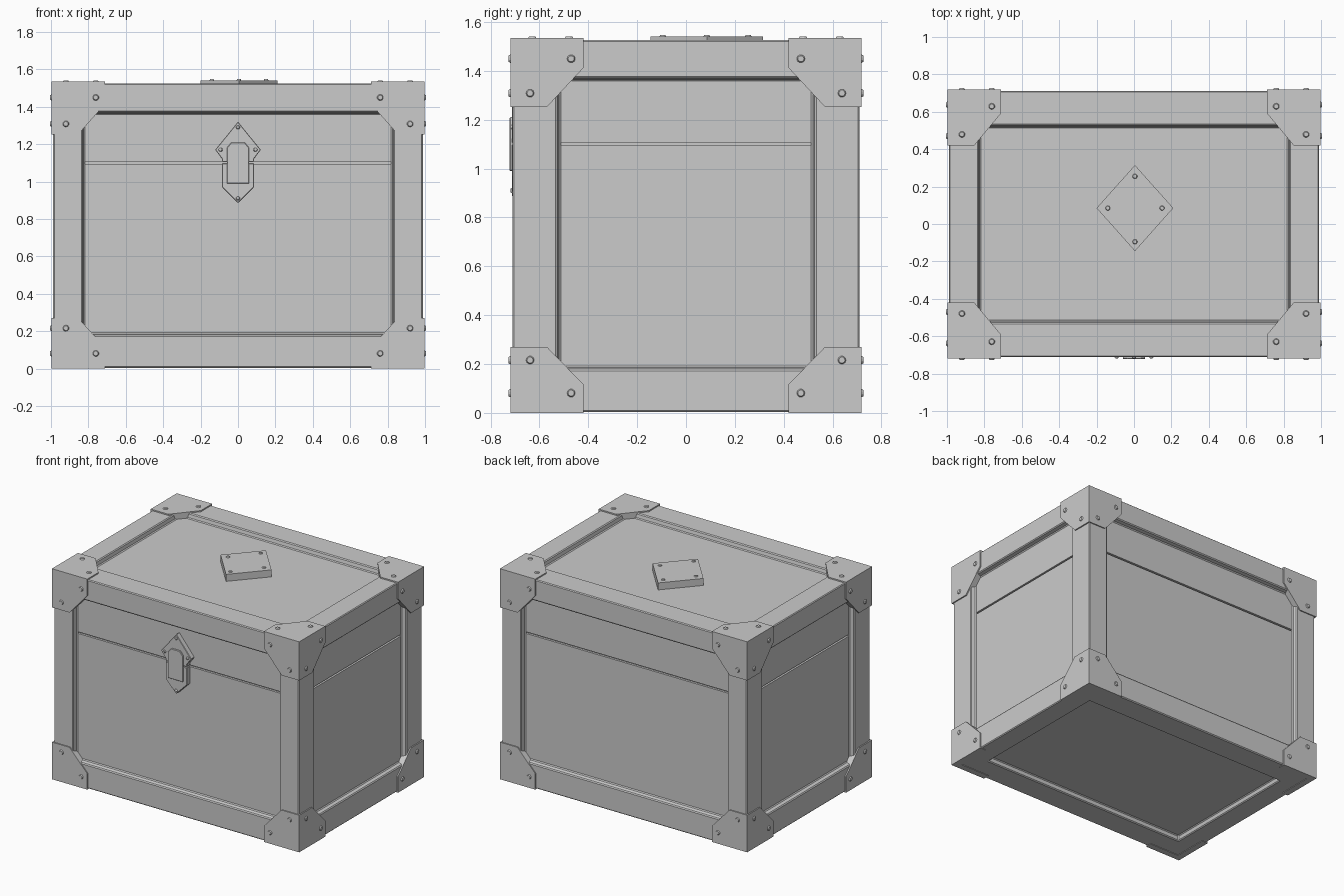
import bpy, bmesh
from mathutils import Matrix, Vector

if "Cube" in bpy.data.objects:
    bpy.data.objects.remove(bpy.data.objects["Cube"])

X, Y, TOP = 0.997, 0.719, 1.534      # outer limits at the metal corner caps


def place(axis, u, v, w):
    """Point with in-plane coordinates u, v and height w along the axis."""
    return Vector([(w, u, v), (u, w, v), (u, v, w)][axis])


def prism(bm, pts, axis, lo, hi):
    a = [bm.verts.new(place(axis, u, v, lo)) for u, v in pts]
    b = [bm.verts.new(place(axis, u, v, hi)) for u, v in pts]
    bm.faces.new(a)
    bm.faces.new(b)
    n = len(pts)
    for i in range(n):
        bm.faces.new((a[i], a[(i + 1) % n], b[(i + 1) % n], b[i]))


def rivet(bm, u, v, axis, w, sign, r=0.021):
    rot = Vector((0, 0, 1)).rotation_difference(place(axis, 0, 0, sign)).to_matrix().to_4x4()
    bmesh.ops.create_cone(bm, cap_ends=True, segments=10, radius1=r, radius2=r * 0.6, depth=0.014,
                          matrix=Matrix.Translation(place(axis, u, v, w)) @ rot)


def box(bm, lo, hi):
    prism(bm, [(lo[0], lo[1]), (hi[0], lo[1]), (hi[0], hi[1]), (lo[0], hi[1])], 2, lo[2], hi[2])


def finish(bm, name):
    bmesh.ops.recalc_face_normals(bm, faces=bm.faces[:])
    me = bpy.data.meshes.new(name)
    bm.to_mesh(me)
    bm.free()
    ob = bpy.data.objects.new(name, me)
    bpy.context.collection.objects.link(ob)
    return ob


def bevel(ob, width):
    m = ob.modifiers.new("edge_bevel", 'BEVEL')
    m.width, m.segments, m.limit_method = width, 1, 'ANGLE'


# Chest body: box with a recessed panel on each of the six sides
bm = bmesh.new()
box(bm, (-0.988, -0.711, 0.004), (0.988, 0.711, 1.525))
bmesh.ops.recalc_face_normals(bm, faces=bm.faces[:])
sides = bm.faces[:]
bmesh.ops.inset_individual(bm, faces=sides, thickness=0.15)
for f in sides:
    f.normal_update()
    n = max(range(3), key=lambda i: abs(f.normal[i]))
    for vert in f.verts:
        c = vert.co
        limits = (0.832 if c.x > 0 else -0.832, 0.527 if c.y > 0 else -0.527,
                  1.372 if c.z > 0.76 else 0.178)
        for i in range(3):
            if i != n:
                c[i] = limits[i]
bmesh.ops.inset_individual(bm, faces=sides, thickness=0.012, depth=-0.035)
body = finish(bm, "chest_body")
bevel(body, 0.006)

# Lid seam cut into the four upright panels
bm = bmesh.new()
z0, z1 = 1.094, 1.106
for s in (-1, 1):
    ys, xs = sorted((s * 0.66, s * 0.70)), sorted((s * 0.937, s * 0.97))
    box(bm, (-0.817, ys[0], z0), (0.817, ys[1], z1))
    box(bm, (xs[0], -0.512, z0), (xs[1], 0.512, z1))
cutter = finish(bm, "lid_seam_cutter")
cutter.hide_render = True
cutter.hide_viewport = True
cut = body.modifiers.new("lid_seam", 'BOOLEAN')
cut.operation, cut.solver, cut.object = 'DIFFERENCE', 'EXACT', cutter


def cap_plate(bm, axis, cu, cv, a, b, w, inward):
    """Chamfered plate growing by a, b from the corner cu, cv, with two rivets."""
    shape = [(0, 0), (1, 0), (1, 0.43), (0.5, 1), (0, 1)]
    prism(bm, [(cu + a * p, cv + b * q) for p, q in shape], axis, w, w + inward * 0.047)
    for p, q in ((0.27, 0.8), (0.83, 0.3)):
        rivet(bm, cu + a * p, cv + b * q, axis, w, -inward)


# Corner caps: one top and one bottom, each mirrored to four corners
for name, z, d in (("top_corner_caps", TOP, -0.282), ("bottom_corner_caps", 0.0, 0.27)):
    bm = bmesh.new()
    cap_plate(bm, 1, X, z, -0.285, d, -Y, 1)
    cap_plate(bm, 0, -Y, z, 0.3, d, X, -1)
    if z > 0:
        cap_plate(bm, 2, X, -Y, -0.285, 0.3, z, -1)
    caps = finish(bm, name)
    mir = caps.modifiers.new("mirror", 'MIRROR')
    mir.use_axis = (True, True, False)

# Diamond plate on the lid
bm = bmesh.new()
cx, cy = 0.005, 0.085
prism(bm, [(cx + 0.205, cy), (cx, cy + 0.23), (cx - 0.205, cy), (cx, cy - 0.23)], 2, 1.48, 1.541)
for du, dv in ((0.145, 0), (-0.145, 0), (0, 0.17), (0, -0.18)):
    rivet(bm, cx + du, cy + dv, 2, 1.54, 1, 0.017)
finish(bm, "lid_diamond_plate")


def sym(right):
    """Close a half outline by reflecting it across x = 0."""
    return right + [(-u, v) for u, v in reversed(right) if u > 0]


# Latch: upper plate, lower plate and raised hasp
for name, half, front, rivets in (
        ("latch_upper_plate", [(0, 1.32), (0.122, 1.17), (0.085, 1.12), (0.085, 1.104)], -0.712,
         [(0, 1.29), (0.093, 1.17), (-0.093, 1.17)]),
        ("latch_lower_plate", [(0.085, 1.098), (0.085, 0.97), (0, 0.885)], -0.712, [(0, 0.91)]),
        ("latch_hasp", [(0.035, 1.21), (0.06, 1.18), (0.06, 0.99)], -0.722, [])):
    bm = bmesh.new()
    prism(bm, sym(half), 1, -0.67, front)
    for u, v in rivets:
        rivet(bm, u, v, 1, front, -1, 0.014)
    bevel(finish(bm, name), 0.003)
